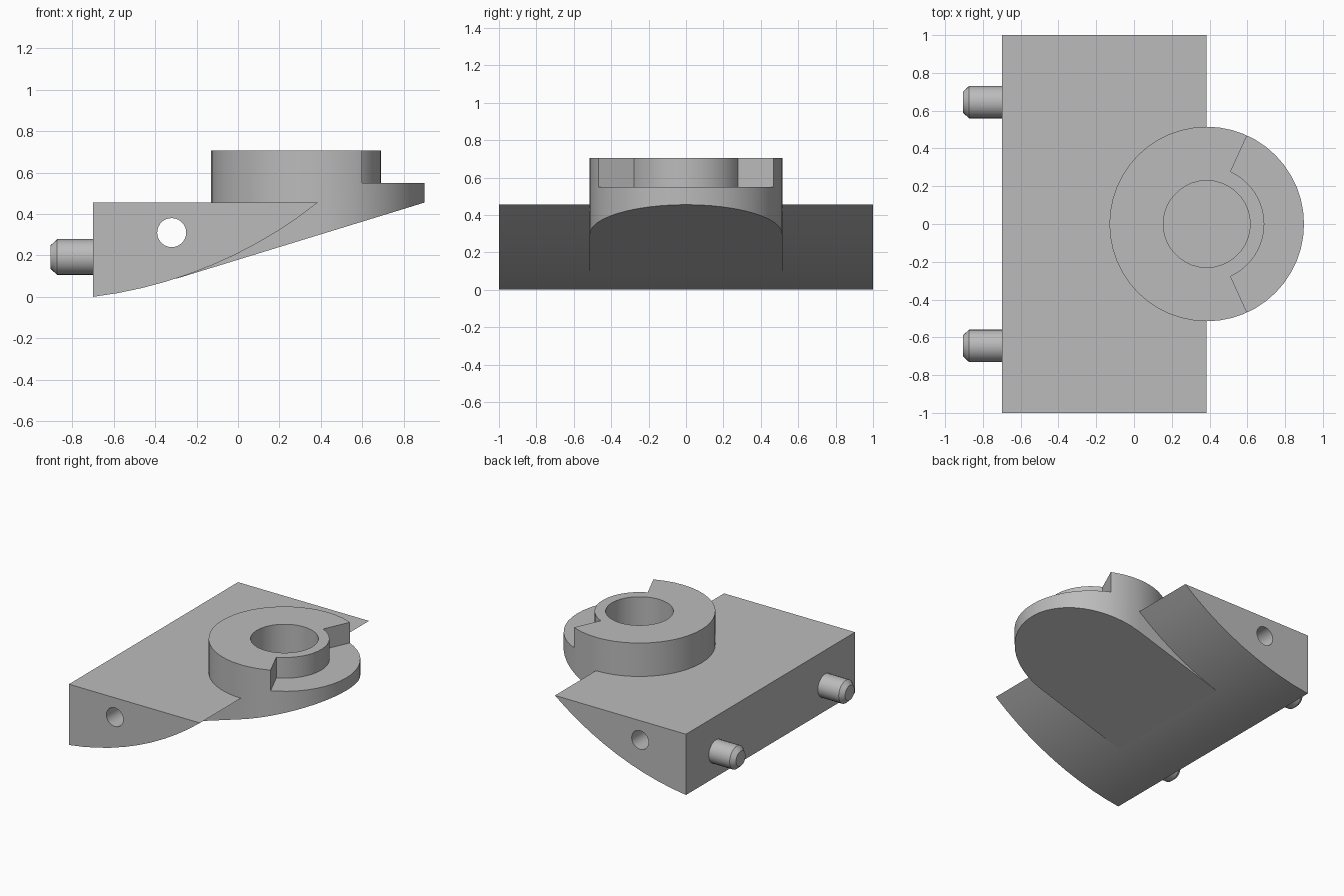
import bpy
import bmesh
from math import sin, cos, tau, radians
from mathutils import Vector, Matrix

if "Cube" in bpy.data.objects:
    bpy.data.objects.remove(bpy.data.objects["Cube"], do_unlink=True)

grey = bpy.data.materials.new("plain_grey")
grey.use_nodes = True
GREY = (0.5, 0.5, 0.5, 1)
grey.diffuse_color = GREY
grey.node_tree.nodes["Principled BSDF"].inputs["Base Color"].default_value = GREY

CX, RADIUS = 0.385, 0.515      # collar centre and outer radius
DECK, TOP = 0.455, 0.705       # block top and collar top


def finish(name, bm):
    bmesh.ops.recalc_face_normals(bm, faces=bm.faces)
    mesh = bpy.data.meshes.new(name)
    bm.to_mesh(mesh)
    bm.free()
    mesh.materials.append(grey)
    obj = bpy.data.objects.new(name, mesh)
    bpy.context.collection.objects.link(obj)
    return obj


def prism(name, outline, low, high):
    """Closed prism; low and high map an outline point to its 3D position."""
    bm = bmesh.new()
    a = [bm.verts.new(low(u, v)) for u, v in outline]
    b = [bm.verts.new(high(u, v)) for u, v in outline]
    bm.faces.new(a)
    bm.faces.new(b)
    n = len(a)
    for i in range(n):
        j = (i + 1) % n
        bm.faces.new((a[i], a[j], b[j], b[i]))
    return finish(name, bm)


def at_z(z):
    return lambda u, v: (u, v, z)


def at_y(y):
    return lambda u, v: (u, y, v)


def slope(u, v):
    return (u, v, DECK - 0.3066 * (0.9 - u))


def circle(x, y, r, n):
    return [(x + r * cos(tau * i / n), y + r * sin(tau * i / n)) for i in range(n)]


def select_only(obj):
    bpy.ops.object.select_all(action='DESELECT')
    obj.select_set(True)
    bpy.context.view_layer.objects.active = obj


def combine(target, tool, operation):
    mod = target.modifiers.new(operation.lower(), 'BOOLEAN')
    mod.operation, mod.object, mod.solver = operation, tool, 'EXACT'
    select_only(target)
    bpy.ops.object.modifier_apply(modifier=mod.name)
    bpy.data.objects.remove(tool, do_unlink=True)


def smooth(obj):
    select_only(obj)
    bpy.ops.object.shade_smooth_by_angle(angle=radians(25))


# Block with a curved underside
s0, s1, steps = sin(radians(7)), sin(radians(38.5)), 10
R = 1.085 / (s1 - s0)
profile = [(-0.7, DECK)]
for i in range(steps + 1):
    t = radians(7 + 31.5 * i / steps)
    profile.append((-0.7 + R * (sin(t) - s0), R * (cos(radians(7)) - cos(t))))
profile[-1] = (CX, DECK)
body = prism("wedge_block", profile, at_y(-1), at_y(1))

# Round collar and the sloped web that carries it
collar = prism("collar", circle(CX, 0, RADIUS, 48), slope, at_z(TOP))
web = prism("web", [(-0.3, -RADIUS), (CX, -RADIUS), (CX, RADIUS), (-0.3, RADIUS)],
            slope, at_z(DECK))
combine(collar, web, 'UNION')
combine(body, collar, 'UNION')

# Blind bore in the collar
combine(body, prism("bore_cutter", circle(CX, 0, 0.23, 36), at_z(0.44), at_z(1)),
        'DIFFERENCE')

# Stepped sector around the outer side of the collar
angles = [radians(-65.5 + 131 * i / 16) for i in range(17)]
sector = [(CX + 0.305 * cos(a), 0.305 * sin(a)) for a in angles]
sector += [(CX + 0.7 * cos(a), 0.7 * sin(a)) for a in reversed(angles)]
combine(body, prism("step_cutter", sector, at_z(0.55), at_z(1)), 'DIFFERENCE')

# Cross hole running the full length of the block
combine(body, prism("hole_cutter", circle(-0.32, 0.31, 0.07, 28), at_y(-1.1), at_y(1.1)),
        'DIFFERENCE')
smooth(body)

# Chamfered locating pegs
for name, y in (("front_peg", -0.645), ("back_peg", 0.645)):
    bm = bmesh.new()
    pts = [(-0.69, 0), (-0.69, 0.086), (-0.873, 0.086), (-0.905, 0.056), (-0.905, 0)]
    verts = [bm.verts.new((x, 0, r)) for x, r in pts]
    edges = [bm.edges.new(pair) for pair in zip(verts, verts[1:])]
    bmesh.ops.spin(bm, geom=verts + edges, cent=Vector(), axis=(1, 0, 0),
                   angle=tau, steps=24)
    bmesh.ops.remove_doubles(bm, verts=bm.verts, dist=0.0005)
    bmesh.ops.transform(bm, matrix=Matrix.Translation((0, y, 0.192)), verts=bm.verts)
    smooth(finish(name, bm))
